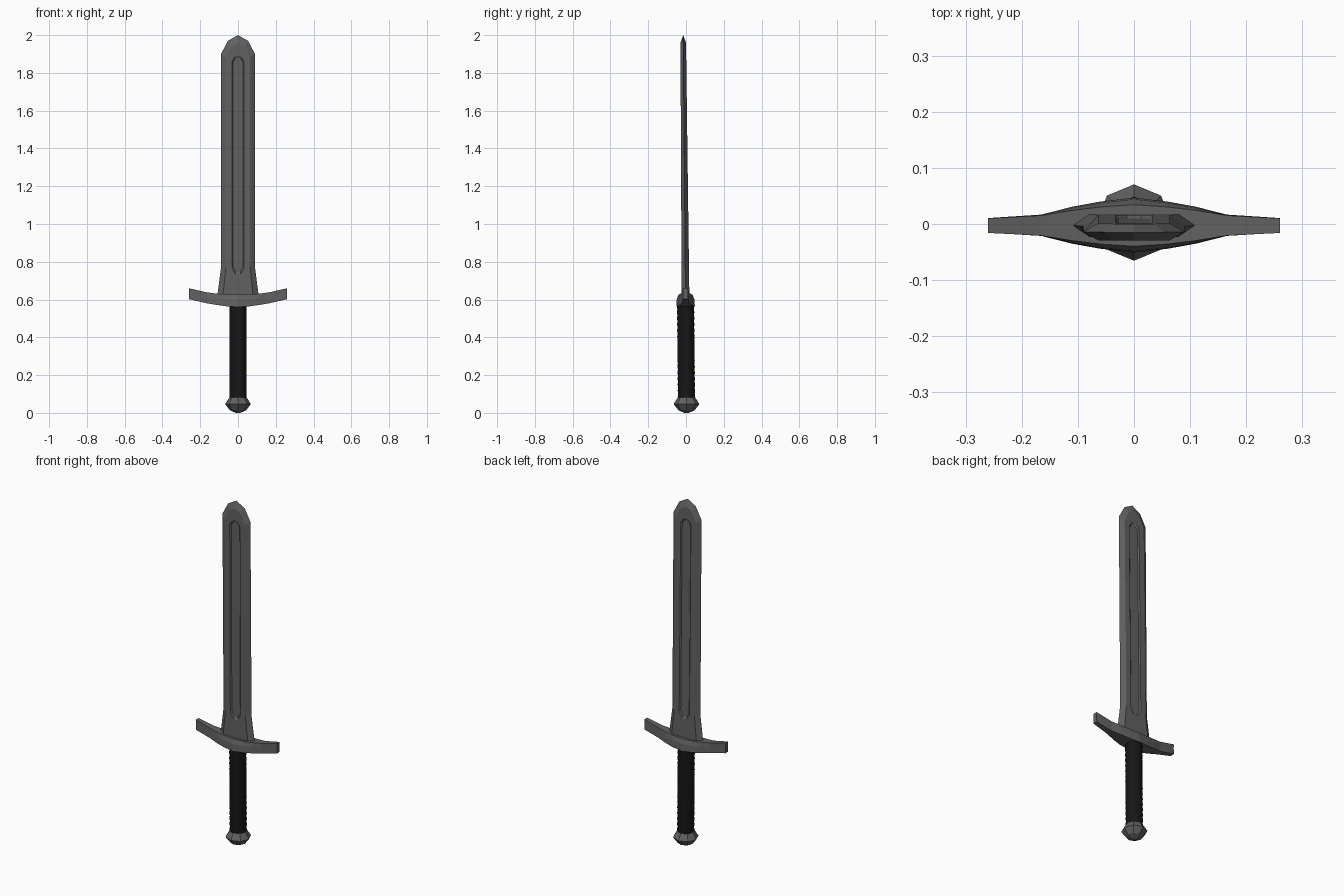
import bpy, bmesh, math

if "Cube" in bpy.data.objects:
    bpy.data.objects.remove(bpy.data.objects["Cube"])


def lean(z):
    # the whole sword leans very slightly forward
    return 0.003 - 0.009 * z


def material(name, value):
    m = bpy.data.materials.new(name)
    m.diffuse_color = (value, value, value, 1)
    m.use_nodes = True
    m.node_tree.nodes["Principled BSDF"].inputs["Base Color"].default_value = m.diffuse_color
    return m


steel = material("steel", 0.12)
leather = material("black_leather", 0.008)


def loft(name, loops, mat, smooth=None):
    """Skin a list of equal-length point loops and cap both ends."""
    bm = bmesh.new()
    rings = [[bm.verts.new((x, y + lean(z), z)) for x, y, z in lp] for lp in loops]
    n = len(rings[0])
    for a, b in zip(rings, rings[1:]):
        for i in range(n):
            j = (i + 1) % n
            bm.faces.new((a[i], a[j], b[j], b[i]))
    bm.faces.new(rings[0][::-1])
    bm.faces.new(rings[-1])
    bmesh.ops.recalc_face_normals(bm, faces=bm.faces)
    me = bpy.data.meshes.new(name)
    bm.to_mesh(me)
    bm.free()
    ob = bpy.data.objects.new(name, me)
    bpy.context.collection.objects.link(ob)
    me.materials.append(mat)
    if smooth:
        bpy.ops.object.select_all(action='DESELECT')
        ob.select_set(True)
        bpy.context.view_layer.objects.active = ob
        bpy.ops.object.shade_smooth_by_angle(angle=math.radians(smooth))
    return ob


def mirrored(half):
    """Close a right-hand (x, z) outline ending at the tip into a full loop."""
    return half + [(-x, z) for x, z in half[-2::-1]]


# Blade: sharp outline, raised flats and a sunken fuller on both sides
edge = mirrored([(0.112, 0.60), (0.09, 0.77), (0.09, 1.90), (0.053, 1.97), (0, 2.0)])
flat = mirrored([(0.082, 0.60), (0.064, 0.77), (0.064, 1.88), (0.036, 1.94), (0, 1.96)])
rim = mirrored([(0.015, 0.735), (0.033, 0.77), (0.033, 1.86), (0.016, 1.885), (0, 1.892)])
floor = mirrored([(0.012, 0.745), (0.027, 0.775), (0.027, 1.855), (0.013, 1.876), (0, 1.882)])


def layer(outline, side, depth=0.0):
    return [(x, side * (0.023 - 0.0042 * z - depth), z) for x, z in outline]


loft("blade", [layer(floor, -1, 0.006), layer(rim, -1), layer(flat, -1),
               layer(edge, 0),
               layer(flat, 1), layer(rim, 1), layer(floor, 1, 0.006)], steel)

# Crossguard: curved bar, wider at the underside and swelling to the middle
half_guard = [  # x, lower half depth, upper half depth, bottom z, top z
    (0.0, 0.049, 0.037, 0.562, 0.626),
    (0.06, 0.042, 0.033, 0.564, 0.627),
    (0.11, 0.033, 0.027, 0.571, 0.631),
    (0.165, 0.019, 0.018, 0.580, 0.638),
    (0.26, 0.013, 0.013, 0.602, 0.660),
]
stations = [(-s[0], *s[1:]) for s in half_guard[:0:-1]] + half_guard
loft("crossguard", [[(x, -lo, zb), (x, lo, zb), (x, lo * 0.95, zb + 0.6 * (zt - zb)),
                     (x, up, zt), (x, -up, zt), (x, -lo * 0.95, zb + 0.6 * (zt - zb))]
                    for x, lo, up, zb, zt in stations], steel)


def ring(r, z, sides):
    return [(r * math.cos(2 * math.pi * i / sides), r * math.sin(2 * math.pi * i / sides), z)
            for i in range(sides)]


# Grip: wrapped leather with shallow ridges
turns = 32
loft("grip", [ring(0.046 if k % 2 else 0.044, 0.07 + 0.51 * k / turns, 12)
              for k in range(turns + 1)], leather, 35)

# Pommel: faceted eight-sided knob
loft("pommel", [ring(0.012, 0.003, 8), ring(0.043, 0.014, 8), ring(0.068, 0.047, 8),
                ring(0.046, 0.082, 8)], steel)
bpy.data.objects["pommel"].data.vertices  # flat shaded
for v in bpy.data.objects["pommel"].data.vertices:
    if v.co.z < 0.005:
        v.co.z = 0.0
